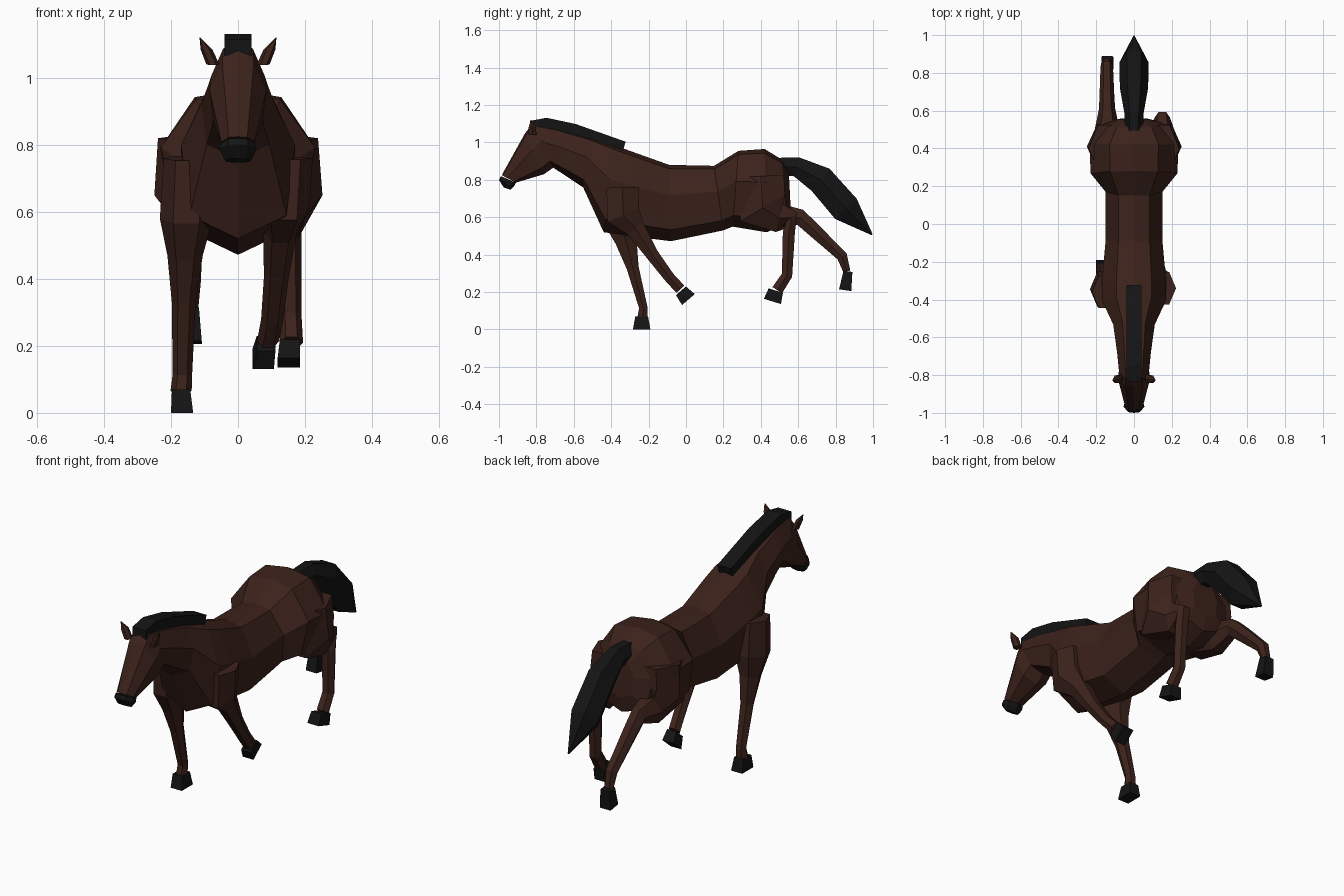
import bpy, bmesh
from math import cos, sin, pi
from mathutils import Vector

if "Cube" in bpy.data.objects:
    bpy.data.objects.remove(bpy.data.objects["Cube"])


def material(name, rgb):
    m = bpy.data.materials.new(name)
    m.diffuse_color = (*rgb, 1)
    m.use_nodes = True
    m.node_tree.nodes["Principled BSDF"].inputs["Base Color"].default_value = m.diffuse_color
    return m


COAT = material("dark_brown_coat", (0.045, 0.016, 0.011))
BLACK = material("black_hair_and_hoof", (0.007, 0.007, 0.007))


def skin(name, rings, mat):
    """Join rings of points into a closed, flat-faced mesh."""
    bm = bmesh.new()
    loops = [[bm.verts.new(p) for p in ring] for ring in rings]
    n = len(loops[0])
    for a, b in zip(loops, loops[1:]):
        for i in range(n):
            j = (i + 1) % n
            bm.faces.new((a[i], a[j], b[j], b[i]))
    bm.faces.new(loops[0])
    bm.faces.new(loops[-1])
    bmesh.ops.recalc_face_normals(bm, faces=bm.faces)
    me = bpy.data.meshes.new(name)
    bm.to_mesh(me)
    bm.free()
    me.materials.append(mat)
    bpy.context.collection.objects.link(bpy.data.objects.new(name, me))


def trunk(name, rings, mat):
    """Each ring: half width, upper edge y z, lower edge y z."""
    half = [(.05, .55), (.4, 1), (.85, .85)]
    section = [(0, 0)] + half + [(1, 0)] + [(t, -u) for t, u in reversed(half)]
    skin(name, [[(u * w, y1 + (y2 - y1) * t, z1 + (z2 - z1) * t) for t, u in section]
                for w, y1, z1, y2, z2 in rings], mat)


def tube(name, sides, x0, x1, joints, mat, base=.012, ratio=.6):
    """Joints: y, z, radius. Rings stand square to the path; x runs from x0 to x1."""
    pts = [Vector((y, z)) for y, z, r in joints]
    segs = [(b - a).normalized() for a, b in zip(pts, pts[1:])]
    turn, grow = (pi / 4, 2 ** .5) if sides == 4 else (pi / 6, 1.1)
    rings = []
    for k, (p, (_, _, r)) in enumerate(zip(pts, joints)):
        t = (segs[max(k - 1, 0)] + segs[min(k, len(segs) - 1)]).normalized()
        across = Vector((-t.y, t.x))
        x = x0 + (x1 - x0) * k / (len(pts) - 1)
        w = base + ratio * r
        ring = []
        for i in range(sides):
            a = turn + i * 2 * pi / sides
            q = p + across * r * cos(a) * grow
            ring.append((x + w * sin(a) * grow, q.x, q.y))
        rings.append(ring)
    skin(name, rings, mat)


# Trunk, neck and head in one skin, from rump to nose
trunk("body", [
    (.08, .55, .84, .56, .64),
    (.17, .51, .91, .545, .56),
    (.235, .42, .965, .43, .52),
    (.23, .28, .955, .25, .55),
    (.15, .15, .875, .20, .53),
    (.15, -.09, .88, -.08, .472),
    (.17, -.30, .955, -.30, .50),
    (.17, -.38, .985, -.44, .52),
    (.11, -.52, 1.03, -.55, .76),
    (.09, -.70, 1.08, -.64, .82),
    (.08, -.82, 1.10, -.71, .865),
    (.085, -.86, 1.05, -.76, .83),
    (.05, -.985, .825, -.91, .785)], COAT)
trunk("muzzle", [(.052, -.99, .82, -.91, .785), (.055, -1, .80, -.92, .765),
                 (.04, -.975, .76, -.94, .747)], BLACK)

# Mane along the crest and hanging tail
tube("mane", 4, 0, 0, [(-.835, 1.09, .025), (-.75, 1.09, .042), (-.60, 1.06, .04),
                       (-.33, .98, .025)], BLACK, .04, 0)
tube("tail", 6, 0, 0, [(.49, .87, .05), (.59, .87, .055), (.72, .80, .08),
                       (.855, .645, .083), (.995, .507, .004)], BLACK, 0, .85)

# Ears
for label, s in (("right", 1), ("left", -1)):
    tube("ear_" + label, 6, s * .075, s * .113,
         [(-.82, 1.04, .022), (-.822, 1.085, .02), (-.828, 1.12, .002)], COAT, 0, .8)

# Planted front leg
tube("front_leg_left", 6, -.15, -.17, [
    (-.36, .76, .09), (-.345, .58, .10), (-.32, .47, .06), (-.285, .33, .034),
    (-.228, .115, .024), (-.233, .065, .028)], COAT)
tube("front_hoof_left", 4, -.17, -.167, [(-.237, .07, .034), (-.237, 0, .047)], BLACK, .012, .45)

# Folded front leg
tube("front_leg_right", 6, .15, .09, [
    (-.34, .76, .09), (-.335, .61, .095), (-.27, .54, .055), (-.18, .40, .036),
    (-.09, .28, .03), (-.03, .215, .03)], COAT)
tube("front_hoof_right", 4, .084, .075, [(-.027, .207, .035), (.013, .16, .045)], BLACK, .012, .45)

# Hind legs share the thigh; one is under the body, one kicks back
thigh = [(.40, .82, .13), (.41, .65, .145), (.50, .595, .08)]
tube("hind_leg_right", 6, .14, .16, thigh + [
    (.565, .60, .04), (.55, .52, .034), (.54, .29, .03), (.488, .21, .032)], COAT)
tube("hind_hoof_right", 4, .155, .152, [(.48, .208, .04), (.462, .15, .048)], BLACK, .012, .45)
tube("hind_leg_left", 6, -.14, -.145, thigh + [
    (.61, .60, .045), (.67, .545, .04), (.835, .39, .03), (.86, .31, .02)], COAT)
tube("hind_hoof_left", 4, -.143, -.14, [(.866, .311, .024), (.851, .21, .033)], BLACK, .012, .6)
